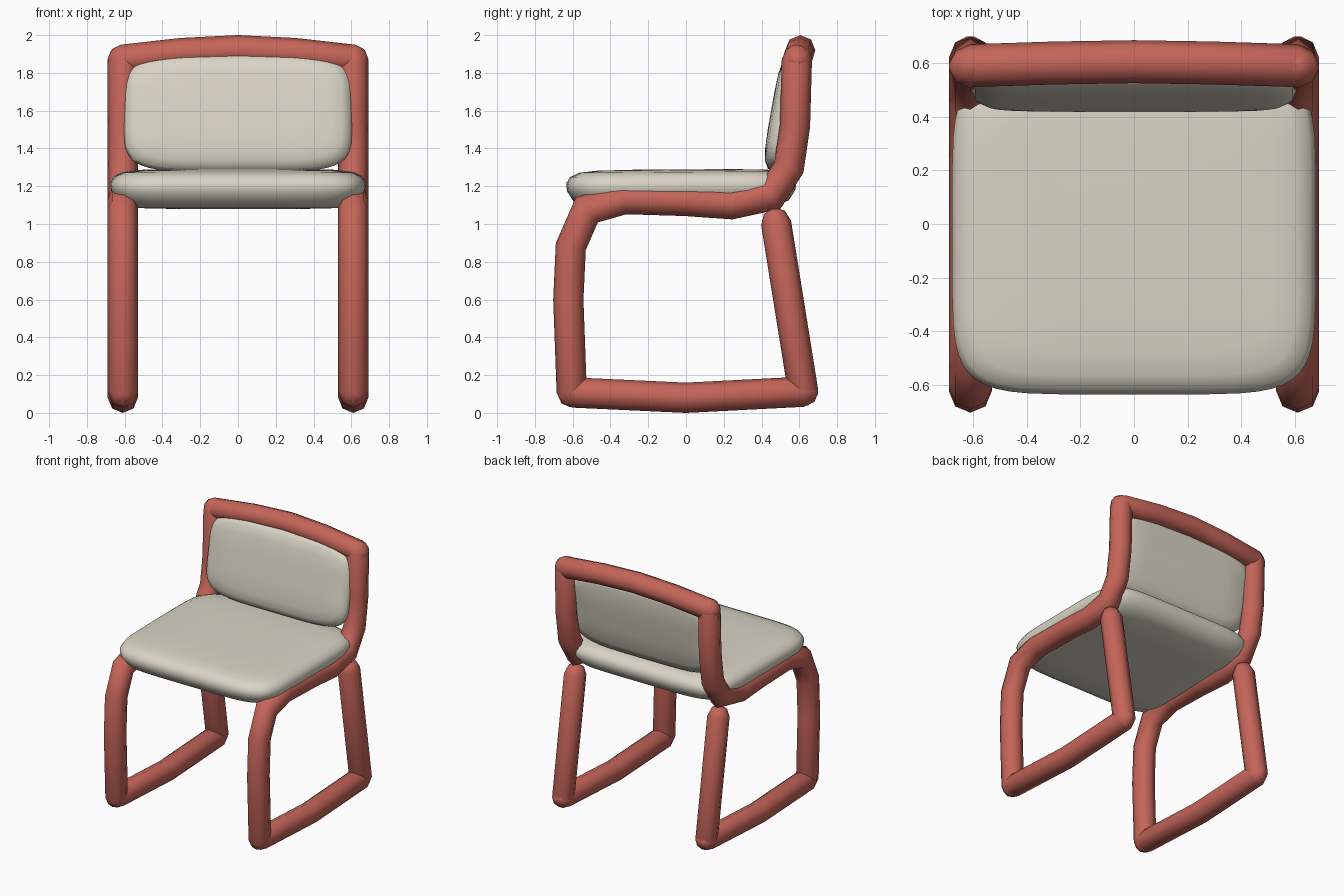
import bpy, bmesh, math
from mathutils import Vector, Matrix

if "Cube" in bpy.data.objects:
    bpy.data.objects.remove(bpy.data.objects["Cube"])

R = 0.08      # tube radius
SIDES = 8


def material(name, colour):
    m = bpy.data.materials.new(name)
    m.diffuse_color = colour
    m.use_nodes = True
    m.node_tree.nodes["Principled BSDF"].inputs["Base Color"].default_value = m.diffuse_color
    return m


RED = material("red_frame", (0.56, 0.13, 0.10, 1))
CREAM = material("cream_cushion", (0.70, 0.66, 0.56, 1))


def loft(name, rings, mat, angle):
    """Skin a list of equal-length rings and close both ends."""
    bm = bmesh.new()
    rows = [[bm.verts.new(p) for p in ring] for ring in rings]
    n = len(rows[0])
    for a, b in zip(rows, rows[1:]):
        for i in range(n):
            j = (i + 1) % n
            bm.faces.new((a[i], a[j], b[j], b[i]))
    bm.faces.new(rows[0][::-1])
    bm.faces.new(rows[-1])
    bmesh.ops.recalc_face_normals(bm, faces=bm.faces)
    mesh = bpy.data.meshes.new(name)
    bm.to_mesh(mesh)
    bm.free()
    ob = bpy.data.objects.new(name, mesh)
    bpy.context.collection.objects.link(ob)
    mesh.materials.append(mat)
    bpy.ops.object.select_all(action='DESELECT')
    ob.select_set(True)
    bpy.context.view_layer.objects.active = ob
    bpy.ops.object.shade_smooth_by_angle(angle=math.radians(angle))
    return ob


def tube(name, path, side):
    """Round-ended mitred tube along a planar path; side is the plane normal."""
    pts = [Vector(p) for p in path]
    side = Vector(side)
    dirs = [(b - a).normalized() for a, b in zip(pts, pts[1:])]

    def ring(c, t, r, stretch=1.0):
        up = t.cross(side).normalized()
        out = []
        for k in range(SIDES):
            a = 2 * math.pi * k / SIDES
            out.append(c + side * (r * math.cos(a)) + up * (r * stretch * math.sin(a)))
        return out

    caps = [math.radians(d) for d in (80, 45)]
    rings = [ring(pts[0] - dirs[0] * R * math.sin(a), dirs[0], R * math.cos(a)) for a in caps]
    rings.append(ring(pts[0], dirs[0], R))
    for p, d0, d1 in zip(pts[1:-1], dirs, dirs[1:]):
        t = (d0 + d1).normalized()
        rings.append(ring(p, t, R, 1 / t.dot(d0)))
    rings.append(ring(pts[-1], dirs[-1], R))
    rings += [ring(pts[-1] + dirs[-1] * R * math.sin(a), dirs[-1], R * math.cos(a))
              for a in reversed(caps)]
    return loft(name, rings, RED, 50)


def cushion(name, hx, hy, power, profile, matrix):
    """Rounded pad: superellipse outlines stacked through (height, inset) pairs."""
    rings = []
    for z, inset in profile:
        ring = []
        for k in range(48):
            a = 2 * math.pi * (k + 0.5) / 48
            c, s = math.cos(a), math.sin(a)
            x = math.copysign(abs(c) ** (2 / power), c) * (hx - inset)
            y = math.copysign(abs(s) ** (2 / power), s) * (hy - inset)
            ring.append(matrix @ Vector((x, y, z)))
        rings.append(ring)
    return loft(name, rings, CREAM, 60)


# Side frames: (y, z) paths repeated left and right
front_path = [(-0.605, 0.11), (-0.623, 0.60), (-0.61, 0.88), (-0.525, 1.075), (-0.325, 1.132),
              (0.0, 1.122), (0.24, 1.105), (0.45, 1.15), (0.545, 1.30), (0.577, 1.52), (0.587, 1.87)]
runner_path = [(-0.60, 0.108), (0.0, 0.08), (0.62, 0.112)]
rear_path = [(0.62, 0.115), (0.477, 1.005)]
for label, x in (("left", -0.61), ("right", 0.61)):
    for part, path in (("front_leg_and_back_post", front_path),
                       ("floor_runner", runner_path), ("rear_leg", rear_path)):
        tube(f"{label}_{part}", [(x, y, z) for y, z in path], (1, 0, 0))

# Arched top rail
tube("top_rail", [(-0.61, 0.59, 1.87), (-0.3, 0.60, 1.905), (0, 0.605, 1.92),
                  (0.3, 0.60, 1.905), (0.61, 0.59, 1.87)], (0, 1, 0))

# Seat cushion
cushion("seat", 0.678, 0.61, 6,
        [(-0.105, 0.30), (-0.10, 0.12), (-0.065, 0.04), (-0.01, 0.005), (0.03, 0.0),
         (0.065, 0.02), (0.088, 0.07), (0.098, 0.16), (0.102, 0.35)],
        Matrix.Translation((0, -0.025, 1.187)) @ Matrix.Rotation(math.radians(0.4), 4, 'X'))

# Backrest cushion, leaning back
cushion("backrest", 0.605, 0.315, 5,
        [(-0.062, 0.22), (-0.055, 0.08), (-0.035, 0.02), (0.0, 0.0),
         (0.03, 0.012), (0.052, 0.05), (0.062, 0.11), (0.066, 0.22)],
        Matrix.Translation((0, 0.515, 1.587)) @ Matrix.Rotation(math.radians(80), 4, 'X'))
